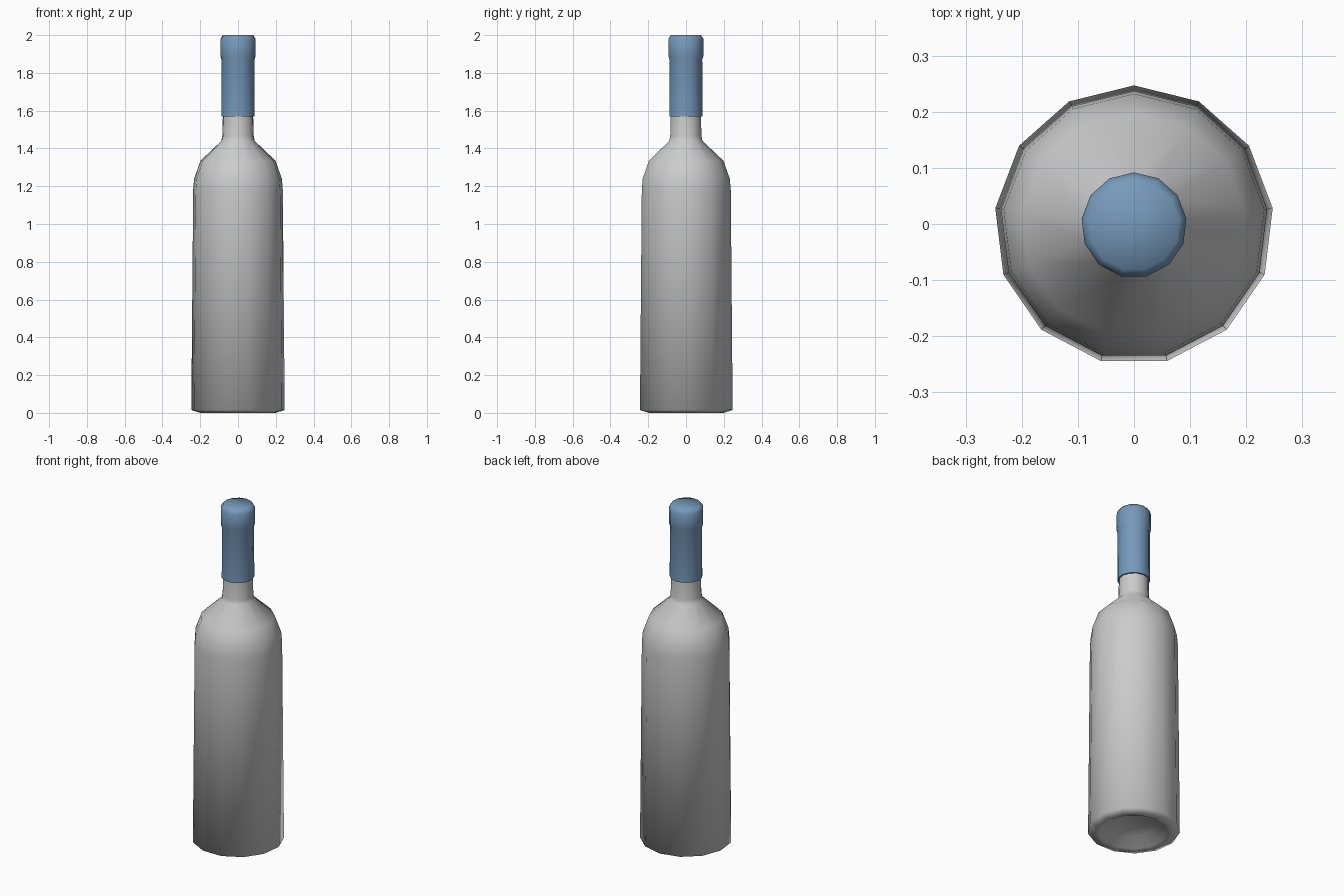
import bpy, bmesh, math

if "Cube" in bpy.data.objects:
    bpy.data.objects.remove(bpy.data.objects["Cube"])

SIDES = 13
Y_OFFSET = -0.002


def lathe(name, profile, color=None):
    """Revolve (radius, z) points; a zero radius becomes a single pole."""
    bm = bmesh.new()
    rings = []
    for r, z in profile:
        if r == 0:
            rings.append([bm.verts.new((0, Y_OFFSET, z))] * SIDES)
            continue
        angles = [math.pi / 2 + 2 * math.pi * i / SIDES for i in range(SIDES)]
        rings.append([bm.verts.new((r * math.cos(a), r * math.sin(a) + Y_OFFSET, z)) for a in angles])
    for low, high in zip(rings, rings[1:]):
        for i in range(SIDES):
            j = (i + 1) % SIDES
            corners = list(dict.fromkeys((low[i], low[j], high[j], high[i])))
            bm.faces.new(corners)
    bmesh.ops.recalc_face_normals(bm, faces=bm.faces[:])
    mesh = bpy.data.meshes.new(name)
    bm.to_mesh(mesh)
    bm.free()
    obj = bpy.data.objects.new(name, mesh)
    bpy.context.collection.objects.link(obj)
    if color:
        mat = bpy.data.materials.new(name + "_colour")
        mat.diffuse_color = color
        mat.use_nodes = True
        mat.node_tree.nodes["Principled BSDF"].inputs["Base Color"].default_value = mat.diffuse_color
        mesh.materials.append(mat)
    bpy.ops.object.select_all(action='DESELECT')
    obj.select_set(True)
    bpy.context.view_layer.objects.active = obj
    bpy.ops.object.shade_smooth_by_angle(angle=math.radians(75))
    return obj


# Glass body with hollowed base, rounded shoulder and neck
lathe("bottle_body", [
    (0, 0.06), (0.11, 0.045), (0.185, 0.005), (0.20, 0.0), (0.249, 0.015),
    (0.239, 1.18), (0.234, 1.24), (0.20, 1.335), (0.089, 1.44),
    (0.084, 1.465), (0.081, 1.57),
])

# Foil sleeve with a slightly wider lip at the mouth
lathe("foil_cap", [
    (0.081, 1.57), (0.089, 1.57), (0.088, 1.87), (0.094, 1.89),
    (0.094, 1.98), (0.081, 2.0), (0, 2.0),
], (0.18, 0.32, 0.5, 1))
